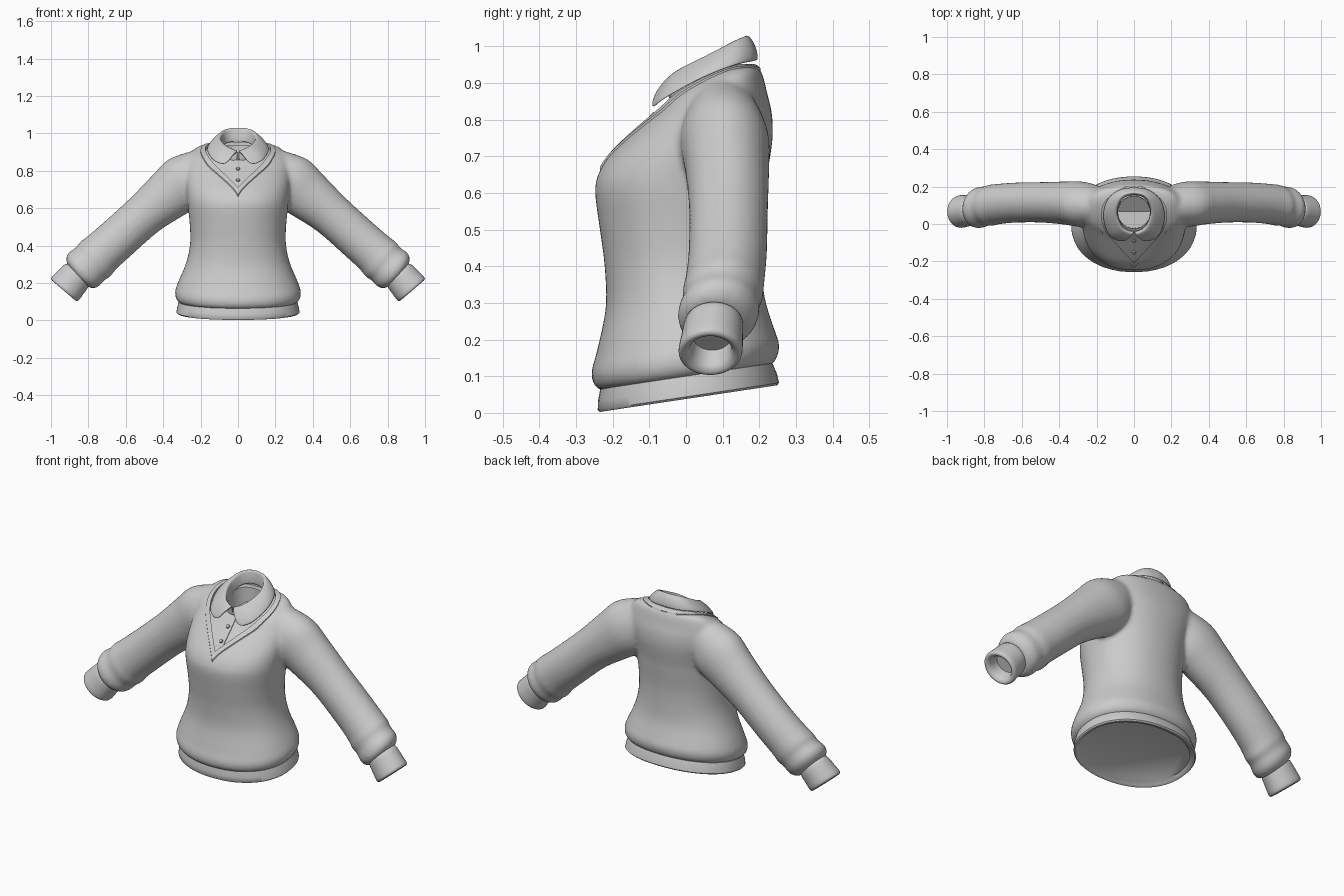
import bpy, bmesh, math
from mathutils import Vector, Matrix

if "Cube" in bpy.data.objects:
    bpy.data.objects.remove(bpy.data.objects["Cube"])


def spline(pts, n):
    """Catmull-Rom through tuples of any length."""
    out = []
    for i in range(len(pts) - 1):
        quad = [pts[max(i - 1, 0)], pts[i], pts[i + 1], pts[min(i + 2, len(pts) - 1)]]
        for k in range(n):
            t = k / n
            out.append(tuple(0.5 * (2 * b + (c - a) * t + (2 * a - 5 * b + 4 * c - d) * t * t
                                    + (3 * b - a - 3 * c + d) * t ** 3) for a, b, c, d in zip(*quad)))
    return out + [tuple(pts[-1])]


def loft(bm, rings, closed=True):
    rows = [[bm.verts.new(p) for p in r] for r in rings]
    n = len(rows[0])
    for a, b in zip(rows, rows[1:]):
        for i in range(n if closed else n - 1):
            j = (i + 1) % n
            bm.faces.new((a[i], a[j], b[j], b[i]))
    if closed:
        bm.faces.new(rows[0])
        bm.faces.new(rows[-1])


def finish(name, bm, angle=40):
    bmesh.ops.recalc_face_normals(bm, faces=bm.faces)
    me = bpy.data.meshes.new(name)
    bm.to_mesh(me)
    bm.free()
    ob = bpy.data.objects.new(name, me)
    bpy.context.collection.objects.link(ob)
    smooth(ob, angle)
    return ob


def smooth(ob, angle=40):
    ob.data.shade_smooth()
    ob.data.set_sharp_from_angle(angle=math.radians(angle))


def bake(ob, angle=40):
    dg = bpy.context.evaluated_depsgraph_get()
    me = bpy.data.meshes.new_from_object(ob.evaluated_get(dg))
    ob.modifiers.clear()
    ob.data = me
    smooth(ob, angle)


def body_ring(z, w, yf, yb, tilt, n=64):
    c, d, ring = (yf + yb) / 2, (yb - yf) / 2, []
    for i in range(n):
        a = 2 * math.pi * i / n
        s, k = math.sin(a), math.cos(a)
        y = c - d * math.copysign(abs(k) ** 0.92, k)
        ring.append((w * math.copysign(abs(s) ** 0.92, s), y, z + tilt * y))
    return ring


def arm_ring(x, y, z, rn, ry, nrm, side, n=40):
    ring = []
    for i in range(n):
        a = 2 * math.pi * i / n
        u = rn * math.cos(a)
        ring.append((side * (x + nrm[0] * u), y + ry * math.sin(a), z + nrm[1] * u))
    return ring


# Knitted body and sleeves, fused into one skin
body_rows = [(.095, .305, -.23, .23, .15), (.112, .328, -.25, .248, .15), (.15, .337, -.258, .254, .15),
             (.2, .322, -.243, .24, .13), (.3, .28, -.219, .215, .06), (.4, .257, -.222, .207, 0),
             (.5, .257, -.235, .207, 0), (.6, .267, -.248, .217, 0), (.65, .272, -.24, .222, 0),
             (.7, .277, -.21, .23, 0), (.76, .283, -.152, .237, 0), (.82, .285, -.09, .234, 0),
             (.87, .275, -.042, .222, 0), (.91, .24, .02, .213, 0), (.935, .2, .08, .203, 0),
             (.948, .12, .12, .19, 0)]
sleeve_rows = [(.17, .1, .83, .105, .09), (.27, .105, .75, .15, .12), (.37, .112, .67, .137, .115),
               (.5, .116, .565, .117, .108), (.64, .114, .44, .115, .107), (.73, .106, .36, .117, .108),
               (.765, .1, .325, .123, .11), (.79, .096, .302, .116, .105), (.825, .088, .272, .121, .11),
               (.848, .08, .25, .106, .098), (.858, .077, .24, .08, .078)]
bm = bmesh.new()
loft(bm, [body_ring(*r) for r in spline(body_rows, 4)])
for side in (1, -1):
    loft(bm, [arm_ring(*r, (.67, .74), side) for r in spline(sleeve_rows, 4)])
sweater = finish("sweater_body", bm)
m = sweater.modifiers.new("fuse", 'REMESH')
m.mode, m.voxel_size = 'VOXEL', .011
m = sweater.modifiers.new("soften", 'SMOOTH')
m.factor, m.iterations = .5, 6
bake(sweater, 60)
skin = sweater.data.copy()


# Neckline pieces: offset copies of the skin trimmed by upright prisms
def prism(name, half):
    pts = half + [(-x, y) for x, y in reversed(half) if x > 1e-4]
    bm = bmesh.new()
    loft(bm, [[(x, y, .75 + .75 * y) for x, y in pts], [(x, y, 1.2) for x, y in pts]])
    ob = finish(name, bm)
    ob.hide_render = True
    ob.hide_set(True)
    return ob


def cut(ob, *steps):
    for op, cutter in steps:
        m = ob.modifiers.new("cut", 'BOOLEAN')
        m.operation, m.solver, m.object = op, 'EXACT', cutter
    bake(ob, 45)


def skin_piece(name, offset, *steps):
    me = skin.copy()
    me.name = name
    normals = [v.normal.copy() for v in me.vertices]
    for v, nv in zip(me.vertices, normals):
        v.co += nv * offset
    ob = bpy.data.objects.new(name, me)
    bpy.context.collection.objects.link(ob)
    cut(ob, *steps)
    return ob


outer = prism("cutter_outer", spline([(0, -.235), (.1, -.132), (.175, -.04), (.2, .05), (.172, .14),
                                      (.1, .19), (0, .203)], 5))
inner = prism("cutter_inner", spline([(0, -.207), (.082, -.12), (.152, -.033), (.175, .05), (.15, .125),
                                      (.085, .167), (0, .178)], 5))
strip = prism("cutter_strip", [(.022, -.17), (.022, -.02)])
bm = bmesh.new()
bmesh.ops.create_cone(bm, cap_ends=True, segments=48, radius1=.085, radius2=.092, depth=.4,
                      matrix=Matrix.Translation((0, .062, 1.0)))
throat = finish("cutter_throat", bm)
throat.hide_render = True
throat.hide_set(True)
bpy.context.view_layer.update()

# Button positions found on the chest before cutting
hits = [sweater.ray_cast(Vector((0, -1, z)), Vector((0, 1, 0))) for z in (.755, .815, .87)]

skin_piece("neck_trim", .005, ('INTERSECT', outer), ('DIFFERENCE', inner))
skin_piece("shirt_front", -.012, ('INTERSECT', inner), ('DIFFERENCE', throat))
skin_piece("shirt_placket", -.008, ('INTERSECT', strip), ('DIFFERENCE', throat))
cut(sweater, ('DIFFERENCE', inner))

# Shirt buttons
for i, (ok, loc, nrm, _) in enumerate(hits):
    if ok:
        bm = bmesh.new()
        bmesh.ops.create_cone(bm, cap_ends=True, segments=20, radius1=.011, radius2=.009, depth=.01)
        ob = finish(f"button_{i + 1}", bm)
        ob.matrix_world = (Matrix.Translation(loc - nrm * .005)
                           @ nrm.to_track_quat('Z', 'Y').to_matrix().to_4x4())

# Folded shirt collar: matching stations along the rim and along the outer edge
rim = [(.004, -.046, .905), (.03, -.043, .915), (.07, -.015, .937), (.097, .06, .975),
       (.08, .125, 1.01), (.045, .157, 1.025), (0, .165, 1.028)]
edge = [(.05, -.088, .85), (.085, -.09, .834), (.138, -.055, .86), (.165, .04, .912),
        (.142, .13, .947), (.078, .182, .958), (0, .194, .962)]
bm = bmesh.new()
stations = []
for r, e in zip(spline(rim, 4), spline(edge, 4)):
    r, e = Vector(r), Vector(e)
    out = Vector((r.x, r.y - .06, 0)) * .08
    low = r - out + Vector((0, 0, -.075))
    mid = r.lerp(e, .5) + out + Vector((0, 0, .004))
    stations.append([low, r - out * .4, r + out * .6, mid, e])
loft(bm, stations, closed=False)
collar = finish("shirt_collar", bm)
m = collar.modifiers.new("mirror", 'MIRROR')
m.merge_threshold = .001
m = collar.modifiers.new("thickness", 'SOLIDIFY')
m.thickness, m.offset = .009, 0
m = collar.modifiers.new("round", 'SUBSURF')
m.levels = m.render_levels = 2

# Waistband
hem_rows = [(.105, .29, -.215, .215), (.1, .316, -.234, .236), (.07, .325, -.24, .248),
            (.044, .329, -.241, .254), (.038, .323, -.236, .248), (.042, .308, -.222, .232),
            (.052, .3, -.215, .224)]
bm = bmesh.new()
loft(bm, [body_ring(*r, .15, n=80) for r in hem_rows])
finish("waistband", bm, 50)

# Cuffs: (distance along the arm, radius), turned inward at the opening
cuff_rows = [(-.12, .07), (-.113, .084), (-.09, .089), (-.05, .092), (-.012, .095), (-.001, .091),
             (.003, .082), (-.003, .07), (-.016, .062), (-.06, .056)]
for side, label in ((1, "left"), (-1, "right")):
    bm = bmesh.new()
    loft(bm, [arm_ring(.93 + .65 * s, .066 - .09 * s, .162 - .76 * s, r, r * .92, (.76, .65), side)
              for s, r in spline(cuff_rows, 2)])
    finish(f"cuff_{label}", bm, 60)
